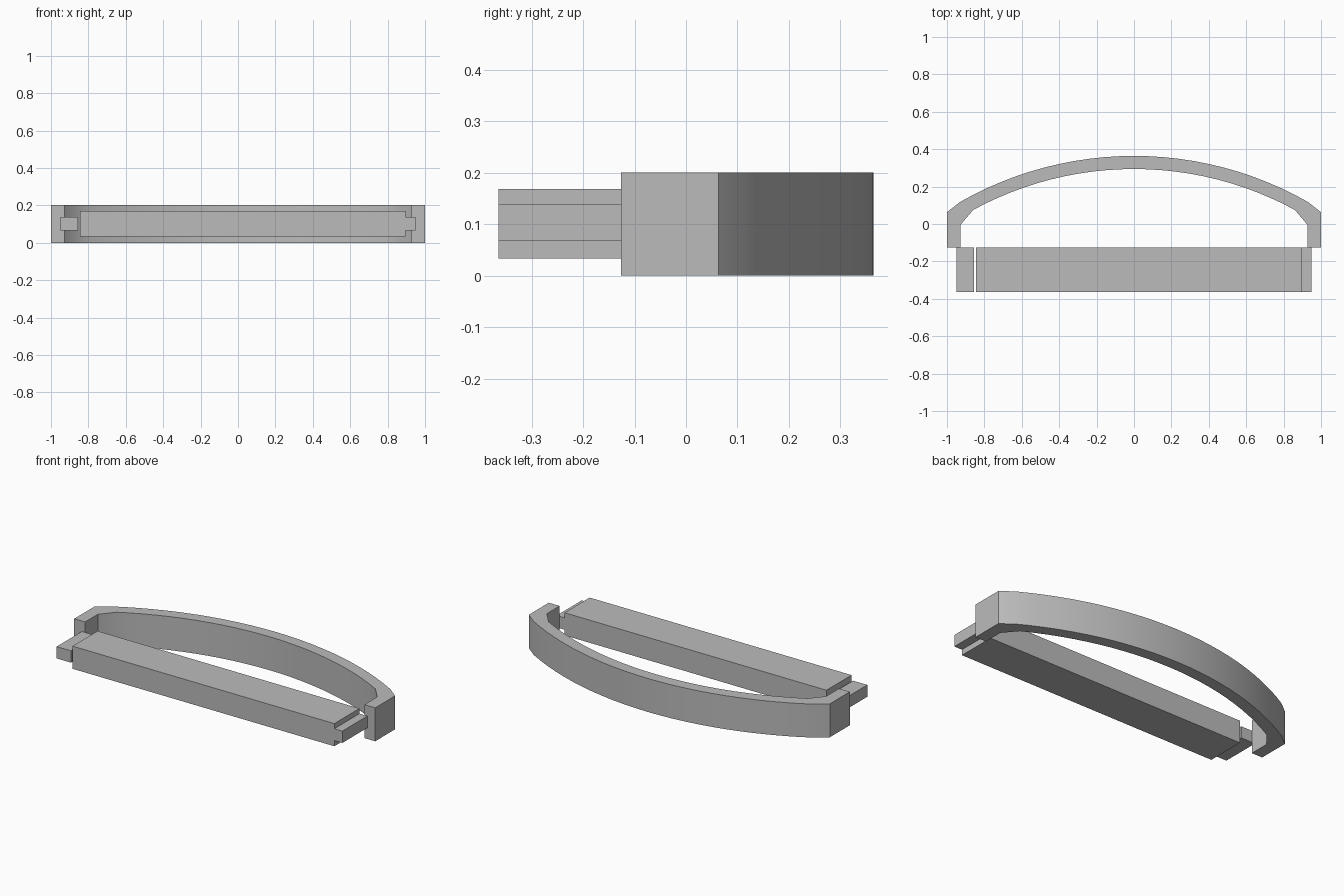
import bpy
import bmesh
import math
from mathutils import Vector

cube = bpy.data.objects.get("Cube")
if cube:
    bpy.data.objects.remove(cube, do_unlink=True)

grey = bpy.data.materials.new("plain_grey")
grey.use_nodes = True
colour = (0.5, 0.5, 0.5, 1)
grey.diffuse_color = colour
grey.node_tree.nodes["Principled BSDF"].inputs["Base Color"].default_value = colour


def extrude_outline(name, points, direction):
    """Extrude a closed planar outline into a solid."""
    bm = bmesh.new()
    face = bm.faces.new([bm.verts.new(p) for p in points])
    result = bmesh.ops.extrude_face_region(bm, geom=[face])
    moved = [g for g in result["geom"] if isinstance(g, bmesh.types.BMVert)]
    bmesh.ops.translate(bm, verts=moved, vec=Vector(direction))
    bmesh.ops.recalc_face_normals(bm, faces=bm.faces)
    mesh = bpy.data.meshes.new(name)
    bm.to_mesh(mesh)
    bm.free()
    mesh.materials.append(grey)
    obj = bpy.data.objects.new(name, mesh)
    bpy.context.collection.objects.link(obj)
    return obj


def arc(radius, apex, half_width, steps=24):
    """Shallow arc running from -x to +x, with its top at y = apex."""
    limit = math.asin(half_width / radius)
    angles = [limit * (2 * i / steps - 1) for i in range(steps + 1)]
    return [(radius * math.sin(a), apex - radius * (1 - math.cos(a)))
            for a in angles]


# Bowed frame with a short straight leg at each end
front, back = -0.364, 0.364
leg_front = -0.126
outer = [(-1, leg_front), (-1, 0.063), *arc(1.88, back, 0.93),
         (1, 0.063), (1, leg_front)]
inner = [(-0.928, leg_front), (-0.928, -0.005), *arc(1.8, 0.294, 0.86),
         (0.928, -0.005), (0.928, leg_front)]
frame = extrude_outline("bowed_frame",
                        [(x, y, 0) for x, y in outer + inner[::-1]],
                        (0, 0, 0.201))
bpy.ops.object.select_all(action="DESELECT")
frame.select_set(True)
bpy.context.view_layer.objects.active = frame
bpy.ops.object.shade_smooth_by_angle(angle=math.radians(25))

# Bar in front of the frame, with a tongue on its left end
depth = (0, leg_front - front, 0)
low, high, tab_low, tab_high = 0.033, 0.169, 0.067, 0.138
bar = [(-0.845, low), (0.895, low), (0.895, tab_low), (0.948, tab_low),
       (0.948, tab_high), (0.895, tab_high), (0.895, high), (-0.845, high)]
extrude_outline("front_bar", [(x, front, z) for x, z in bar], depth)

# Loose tongue at the other end, separated by a narrow gap
tab = [(-0.95, tab_low), (-0.855, tab_low),
       (-0.855, tab_high), (-0.95, tab_high)]
extrude_outline("right_tongue", [(x, front, z) for x, z in tab], depth)
